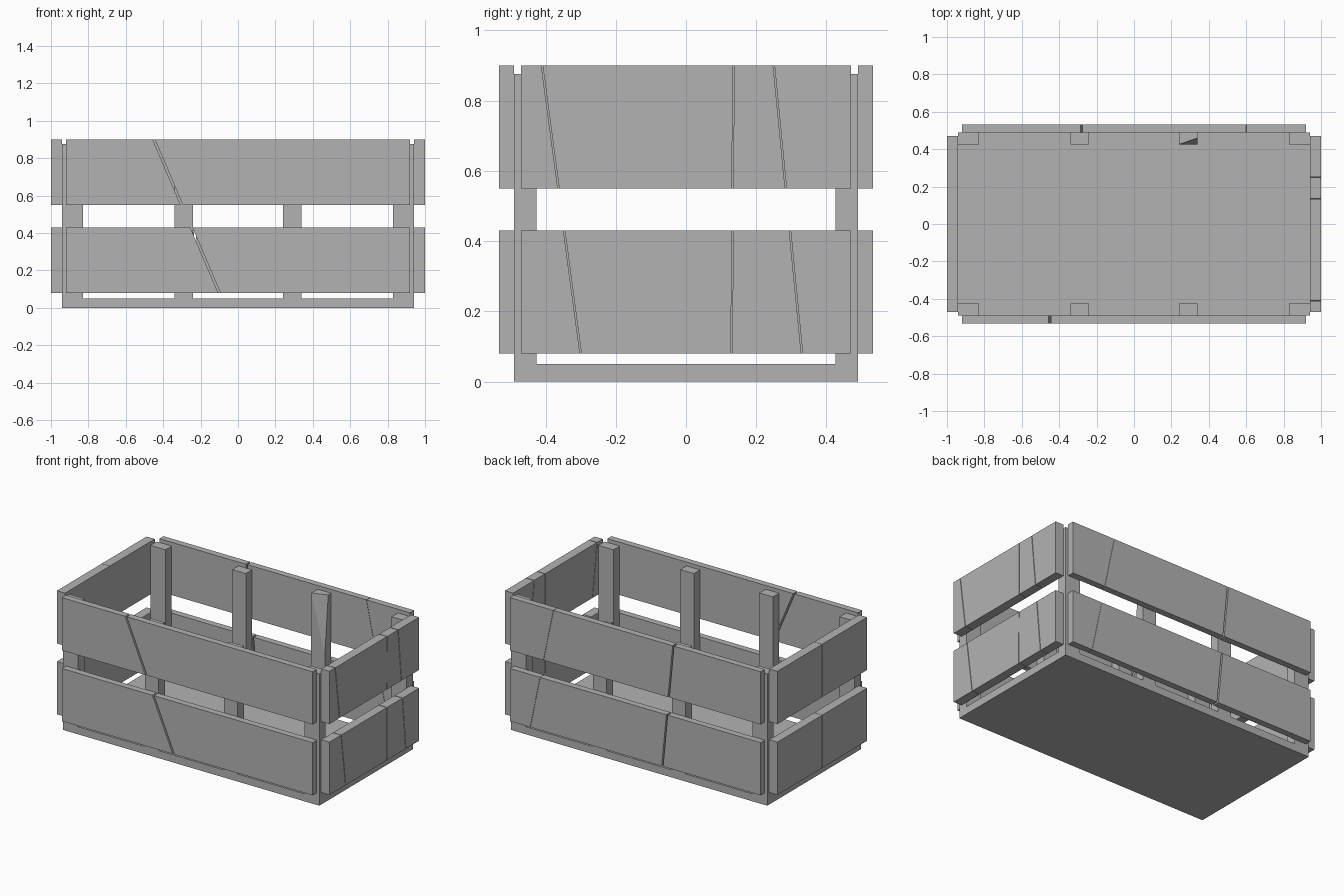
import bpy
import bmesh
from mathutils import Vector

cube = bpy.data.objects.get("Cube")
if cube:
    bpy.data.objects.remove(cube)

grey = bpy.data.materials.new("plain grey")
grey.use_nodes = True
grey.diffuse_color = (0.45, 0.45, 0.45, 1)
grey.node_tree.nodes["Principled BSDF"].inputs["Base Color"].default_value = (0.45, 0.45, 0.45, 1)


def finish(name, bm):
    bmesh.ops.recalc_face_normals(bm, faces=bm.faces)
    mesh = bpy.data.meshes.new(name)
    bm.to_mesh(mesh)
    bm.free()
    mesh.materials.append(grey)
    obj = bpy.data.objects.new(name, mesh)
    bpy.context.collection.objects.link(obj)
    return obj


def add_prism(bm, outline, depth, gap=0):
    """Extrude a flat outline along depth, drawn in by gap to leave a crack."""
    face = bm.faces.new([bm.verts.new(p) for p in outline])
    if gap:
        rim = bmesh.ops.inset_region(bm, faces=[face], thickness=gap, use_even_offset=True)["faces"]
        bmesh.ops.delete(bm, geom=rim, context="FACES")
    new = bmesh.ops.extrude_face_region(bm, geom=[face], use_keep_orig=True)["geom"]
    moved = [v for v in new if isinstance(v, bmesh.types.BMVert)]
    bmesh.ops.translate(bm, verts=moved, vec=Vector(depth))


LOW, HIGH = 0.08, 0.9


def plank(name, place, half, depth, z0, z1, cracks):
    """Board split by slanted cracks given as (position at LOW, at HIGH, half width)."""
    bm = bmesh.new()
    lines = [(-half, -half, 0)] + sorted(cracks) + [(half, half, 0)]

    def at(line, z, side):
        t = (z - LOW) / (HIGH - LOW)
        return place(line[0] + (line[1] - line[0]) * t + side * line[2], z)

    for a, b in zip(lines, lines[1:]):
        add_prism(bm, [at(a, z0, 1), at(b, z0, -1), at(b, z1, -1), at(a, z1, 1)], depth)
    finish(name, bm)


# Two rows of boards on each of the four sides
sides = {
    "front": (lambda u, z: (u, -0.49, z), 0.92, (0, -0.043, 0), [(-0.1, -0.45, 0.006)]),
    "back": (lambda u, z: (u, 0.49, z), 0.92, (0, 0.043, 0),
             [(-0.2, -0.28, 0.005), (0.77, 0.6, 0.001)]),
    "left": (lambda u, z: (0.94, u, z), 0.47, (0.06, 0, 0),
             [(-0.3, -0.41, 0.002), (0.13, 0.135, 0.002), (0.33, 0.25, 0.002)]),
    "right": (lambda u, z: (-0.94, u, z), 0.47, (-0.06, 0, 0), [(0, 0, 0.001)]),
}
for side, (place, half, depth, cracks) in sides.items():
    for row, z0, z1 in (("lower", LOW, 0.43), ("upper", 0.55, HIGH)):
        plank(f"{side}_{row}_plank", place, half, depth, z0, z1, cracks)

# Posts along the long sides; one has a chipped top
for side, y in (("front", -0.49), ("back", 0.425)):
    for i, x in enumerate((-0.94, -0.34, 0.24, 0.83)):
        width = 0.11 if i in (0, 3) else 0.1
        bm = bmesh.new()
        add_prism(bm, [(x, y, 0.05), (x + width, y, 0.05),
                       (x + width, y + 0.065, 0.05), (x, y + 0.065, 0.05)], (0, 0, 0.825))
        if side == "back" and i == 2:
            a, b, c = Vector((x, y, 0.875)), Vector((x + width, 0.46, 0.875)), Vector((x + width, y, 0.5))
            normal = (b - a).cross(c - a)
            if normal.y > 0:
                normal.negate()
            cut = bmesh.ops.bisect_plane(bm, geom=bm.verts[:] + bm.edges[:] + bm.faces[:],
                                         plane_co=a, plane_no=normal, clear_outer=True)
            rim = [e for e in cut["geom_cut"] if isinstance(e, bmesh.types.BMEdge)]
            bmesh.ops.holes_fill(bm, edges=rim)
        finish(f"{side}_post_{i + 1}", bm)

# Cracked floor made of shards that share corner points
corner = dict(
    a=(-0.94, -0.01), b=(-0.82, -0.01), c=(-0.43, -0.21), d=(-0.11, -0.49),
    e=(0.41, -0.33), f=(0.94, -0.47), g=(-0.17, 0.03), h=(0.94, -0.28),
    i=(0.34, 0.09), j=(-0.41, 0.49), k=(0.94, 0.14), l=(0.36, 0.36),
    m=(0.62, 0.11), n=(0.76, 0.33), o=(0.66, 0.49), p=(0.94, 0.33),
    w=(-0.94, -0.49), x=(0.94, -0.49), y=(0.94, 0.49), z=(-0.94, 0.49))
floor = bmesh.new()
for shard in ("wdcba", "dxfec", "bcefhg", "ghkmi", "abgijz", "imnloj", "mkpn", "lnpyo"):
    add_prism(floor, [(*corner[key], 0) for key in shard], (0, 0, 0.05), gap=0.0015)
finish("floor", floor)
